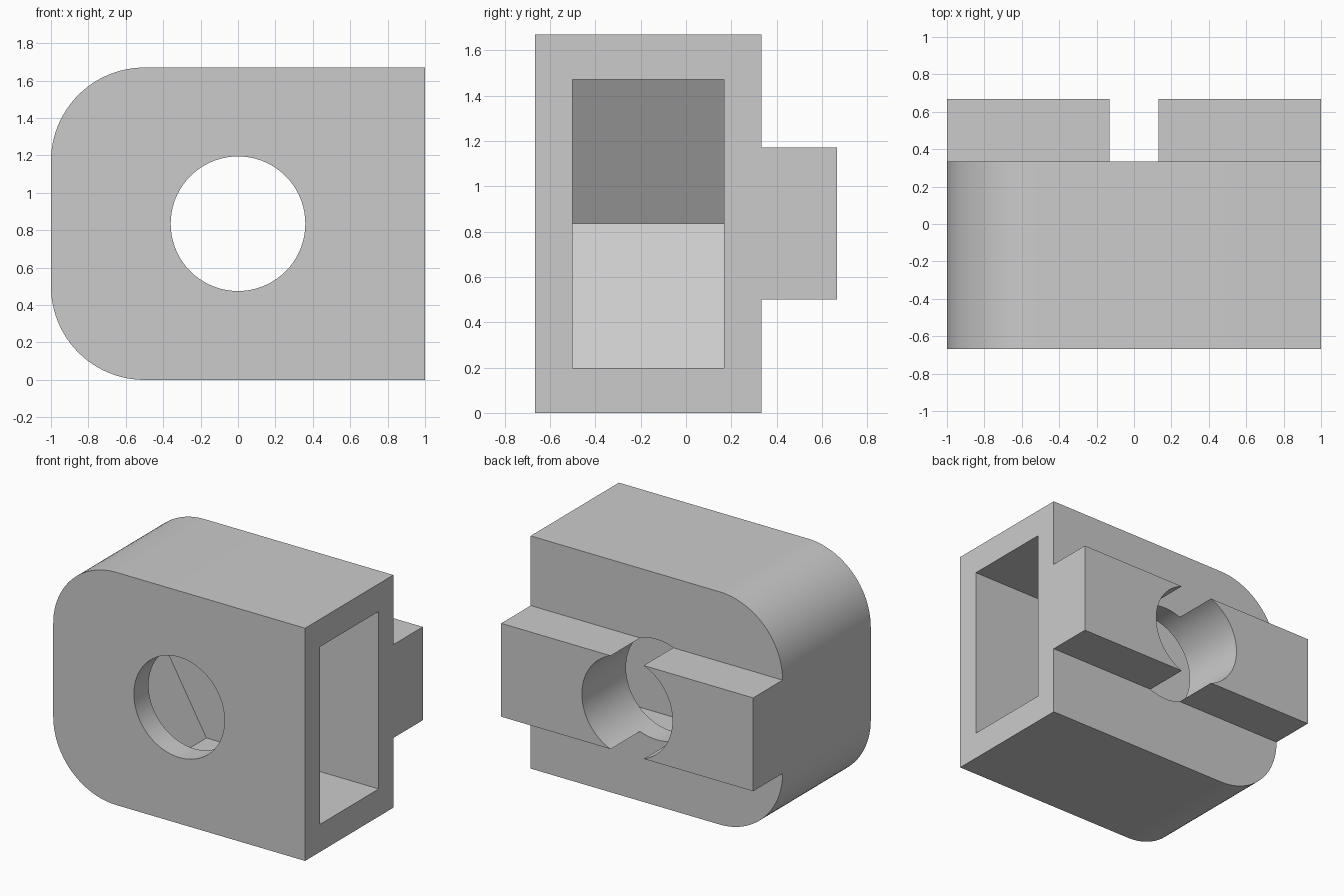
import bpy, bmesh, math

cube = bpy.data.objects.get("Cube")
if cube:
    bpy.data.objects.remove(cube, do_unlink=True)

MID_Z = 0.835
grey = bpy.data.materials.new("light grey")
grey.use_nodes = True
grey.diffuse_color = (0.6, 0.6, 0.6, 1)
grey.node_tree.nodes["Principled BSDF"].inputs["Base Color"].default_value = (0.6, 0.6, 0.6, 1)


def prism(name, outline, y0, y1):
    """Extrude an (x, z) outline from y0 to y1."""
    bm = bmesh.new()
    face = bm.faces.new([bm.verts.new((x, y0, z)) for x, z in outline])
    ext = bmesh.ops.extrude_face_region(bm, geom=[face])["geom"]
    moved = [v for v in ext if isinstance(v, bmesh.types.BMVert)]
    bmesh.ops.translate(bm, verts=moved, vec=(0, y1 - y0, 0))
    bmesh.ops.recalc_face_normals(bm, faces=bm.faces)
    mesh = bpy.data.meshes.new(name)
    bm.to_mesh(mesh)
    bm.free()
    mesh.materials.append(grey)
    obj = bpy.data.objects.new(name, mesh)
    bpy.context.collection.objects.link(obj)
    return obj


def arc(cx, cz, r, a0, a1, steps):
    angles = [math.radians(a0 + (a1 - a0) * i / steps) for i in range(steps + 1)]
    return [(cx + r * math.cos(a), cz + r * math.sin(a)) for a in angles]


def rect(x0, x1, z0, z1):
    return [(x0, z0), (x1, z0), (x1, z1), (x0, z1)]


def combine(target, tool, operation):
    mod = target.modifiers.new(tool.name, 'BOOLEAN')
    mod.operation = operation
    mod.solver = 'EXACT'
    mod.object = tool
    tool.hide_render = True
    bpy.context.view_layer.objects.active = target
    bpy.ops.object.modifier_apply(modifier=mod.name)
    bpy.data.objects.remove(tool, do_unlink=True)


# Block with two rounded corners on its right side
outline = [(1, 0), (1, 1.67)] + arc(-0.5, 1.17, 0.5, 90, 180, 24) + arc(-0.5, 0.5, 0.5, 180, 270, 24)
body = prism("slot_nut_body", outline, -0.667, 0.333)

# Rail along the back
combine(body, prism("back_rail", rect(-1, 1, 0.5, 1.17), 0.25, 0.667), 'UNION')

# Hexagonal nut pocket, open on the left side
half = 0.637
side = half / math.sqrt(3)
pocket = [(1.2, MID_Z - half), (1.2, MID_Z + half), (-side, MID_Z + half),
          (-2 * side, MID_Z), (-side, MID_Z - half)]
combine(body, prism("nut_pocket", pocket, -0.5, 0.167), 'DIFFERENCE')

# Bolt hole from front to back
combine(body, prism("bolt_hole", arc(0, MID_Z, 0.36, 0, 360, 72)[:-1], -1, 1), 'DIFFERENCE')

# Smooth the curves, keep edges sharp
bpy.ops.object.select_all(action='DESELECT')
body.select_set(True)
bpy.context.view_layer.objects.active = body
bpy.ops.object.shade_smooth_by_angle(angle=math.radians(30))
